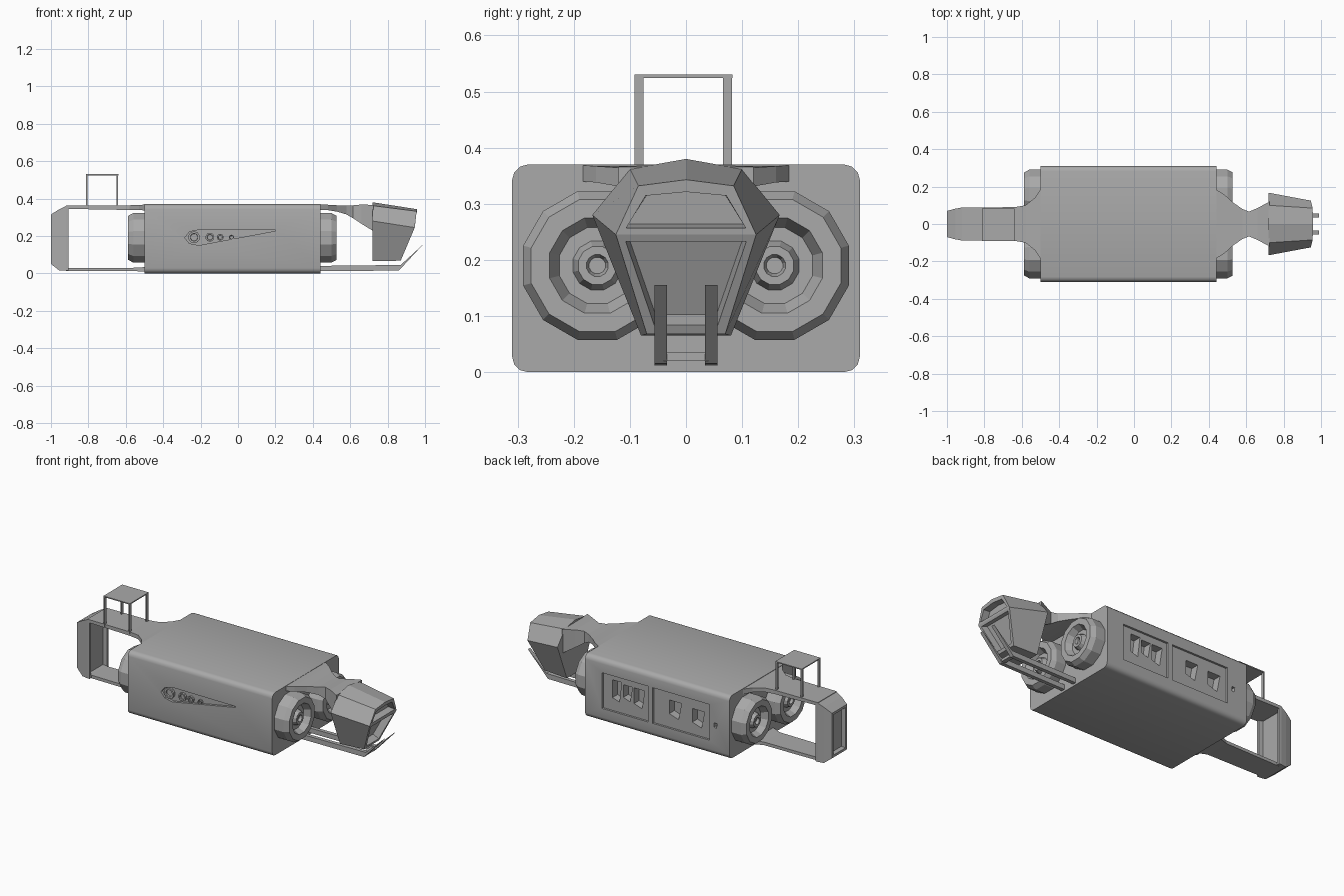
import bpy, bmesh, math
from mathutils import Vector

if "Cube" in bpy.data.objects:
    bpy.data.objects.remove(bpy.data.objects["Cube"], do_unlink=True)

grey = bpy.data.materials.new("hull_grey")
grey.use_nodes = True
grey.diffuse_color = (0.4, 0.4, 0.4, 1)
grey.node_tree.nodes["Principled BSDF"].inputs["Base Color"].default_value = (0.4, 0.4, 0.4, 1)


def finish(name, bm):
    bmesh.ops.recalc_face_normals(bm, faces=bm.faces)
    mesh = bpy.data.meshes.new(name)
    bm.to_mesh(mesh)
    bm.free()
    mesh.materials.append(grey)
    obj = bpy.data.objects.new(name, mesh)
    bpy.context.collection.objects.link(obj)
    return obj


def skin(rings, caps=True):
    """Bridge rings of equal point count into a closed skin."""
    bm = bmesh.new()
    loops = [[bm.verts.new(p) for p in ring] for ring in rings]
    n = len(loops[0])
    for a, b in zip(loops, loops[1:]):
        for i in range(n):
            j = (i + 1) % n
            bm.faces.new((a[i], a[j], b[j], b[i]))
    if caps:
        bm.faces.new(loops[0])
        bm.faces.new(loops[-1])
    bmesh.ops.recalc_face_normals(bm, faces=bm.faces)
    return bm


def strip(stations):
    """Rectangular sections along x: (x, half width, bottom, top)."""
    return skin([[(x, -w, lo), (x, w, lo), (x, w, hi), (x, -w, hi)]
                 for x, w, lo, hi in stations])


def prism_y(points, y0, y1):
    return skin([[(x, y, z) for x, z in points] for y in (y0, y1)])


def box(x0, x1, y0, y1, z0, z1):
    return prism_y([(x0, z0), (x1, z0), (x1, z1), (x0, z1)], y0, y1)


def lathe(centre, axis, profile, sides):
    """Turn (radius, height) pairs about an axis."""
    turn = Vector((0, 0, 1)).rotation_difference(Vector(axis))
    rings = []
    for r, h in profile:
        angles = [2 * math.pi * (i + 0.5) / sides for i in range(sides)]
        rings.append([Vector(centre) + turn @ Vector((r * math.cos(a), r * math.sin(a), h))
                      for a in angles])
    return skin(rings)


def cut(target, bm):
    cutter = finish("cutter", bm)
    cutter.hide_render = True
    mod = target.modifiers.new("cut", "BOOLEAN")
    mod.operation, mod.solver, mod.object = "DIFFERENCE", "EXACT", cutter
    bpy.context.view_layer.objects.active = target
    bpy.ops.object.modifier_apply(modifier=mod.name)
    bpy.data.objects.remove(cutter, do_unlink=True)


def recess(bm, test, thickness, depth):
    """Sink a framed panel into each face that passes the test."""
    faces = [f for f in bm.faces if test(f)]
    bmesh.ops.inset_individual(bm, faces=faces, thickness=thickness, depth=0)
    bmesh.ops.inset_individual(bm, faces=faces, thickness=0.004, depth=-depth)


# Main hull: a long box with rounded lengthwise edges
W, H, R = 0.31, 0.37, 0.028
section = []
for cy, cz, start in ((W - R, H - R, 0), (R - W, H - R, 90), (R - W, R, 180), (W - R, R, 270)):
    for k in range(4):
        a = math.radians(start + 30 * k)
        section.append((cy + R * math.cos(a), cz + R * math.sin(a)))
hull = finish("hull", skin([[(x, y, z) for y, z in section] for x in (-0.5, 0.44)]))

# Tapered recess on the front side
wedge = [(-0.285, 0.19), (-0.26, 0.16), (-0.21, 0.15), (0.2, 0.227), (0.2, 0.233),
         (-0.2, 0.235), (-0.26, 0.222)]
cut(hull, prism_y(wedge, -0.34, -W + 0.015))

# Panels and deeper windows on the back side
for x0, x1 in ((0.03, 0.33), (-0.37, 0.0)):
    cut(hull, box(x0, x1, W - 0.012, 0.34, 0.08, 0.29))
for x0, x1, z0, z1 in ((0.21, 0.27, 0.14, 0.26), (0.14, 0.2, 0.16, 0.25),
                       (0.06, 0.13, 0.14, 0.25), (-0.18, -0.1, 0.14, 0.24),
                       (-0.33, -0.25, 0.13, 0.23), (-0.42, -0.4, 0.16, 0.19)):
    slant = 0.25 * (x1 - x0)
    cut(hull, prism_y([(x0 + slant, z0), (x1, z0 + slant), (x1, z1), (x0, z1)], W - 0.06, 0.34))
bpy.ops.object.select_all(action="DESELECT")
hull.select_set(True)
bpy.context.view_layer.objects.active = hull
bpy.ops.object.shade_smooth_by_angle(angle=math.radians(32))

# Portholes shrinking along the front recess
for i, (x, r) in enumerate(((-0.235, 0.032), (-0.15, 0.024), (-0.095, 0.018), (-0.035, 0.014))):
    finish(f"porthole_{i + 1}", lathe((x, -W + 0.02, 0.193), (0, -1, 0),
           [(r, 0), (r, 0.018), (r * 0.65, 0.018), (r * 0.6, 0.008)], 10))

# Four thruster drums with sunken hubs
drum = [(0.137, -0.02), (0.137, 0.06), (0.122, 0.087), (0.088, 0.087), (0.07, 0.05),
        (0.045, 0.05), (0.035, 0.075), (0.02, 0.075), (0.015, 0.06)]
for end, x, d in (("front", 0.44, 1), ("rear", -0.5, -1)):
    for side, y in (("left", -0.158), ("right", 0.158)):
        finish(f"{end}_{side}_thruster", lathe((x, y, 0.19), (d, 0, 0), drum, 12))

# Rear neck, lower bar and end post form a loop
finish("rear_neck", strip([(-0.49, 0.2, 0.335, 0.368), (-0.53, 0.14, 0.34, 0.366),
                           (-0.58, 0.1, 0.34, 0.364), (-0.64, 0.09, 0.34, 0.363),
                           (-0.92, 0.088, 0.345, 0.363)]))
finish("rear_lower_bar", strip([(-0.49, 0.1, 0.01, 0.034), (-0.56, 0.075, 0.012, 0.03),
                                (-0.92, 0.07, 0.012, 0.03)]))
post = strip([(-0.905, 0.088, 0.015, 0.363), (-0.92, 0.088, 0.015, 0.36),
              (-0.955, 0.082, 0.015, 0.343), (-1.0, 0.07, 0.05, 0.315)])
recess(post, lambda f: abs(f.normal.x) > 0.95, 0.02, 0.025)
finish("rear_post", post)

# Raised table on four thin legs
finish("table_top", box(-0.812, -0.64, -0.092, 0.083, 0.524, 0.53))
for i, x in enumerate((-0.808, -0.645)):
    for j, y in enumerate((-0.084, 0.074)):
        finish(f"table_leg_{2 * i + j + 1}", box(x - 0.004, x + 0.004, y - 0.008, y + 0.008, 0.35, 0.526))

# Front neck fans out from the hull, narrows, then widens to the head
finish("front_neck", strip([(0.43, 0.19, 0.34, 0.369), (0.48, 0.16, 0.338, 0.367),
                            (0.53, 0.115, 0.33, 0.364), (0.58, 0.08, 0.315, 0.362),
                            (0.615, 0.066, 0.295, 0.364), (0.66, 0.085, 0.265, 0.368),
                            (0.725, 0.12, 0.225, 0.366)]))


# Head: faceted pod with a window above and an open jaw below
def mirrored(half):
    return half + [(x, -y, z) for x, y, z in reversed(half) if y]


back = mirrored([(0.72, 0, 0.38), (0.72, 0.1, 0.362), (0.72, 0.167, 0.28), (0.72, 0.08, 0.065)])
face = mirrored([(0.958, 0, 0.343), (0.955, 0.085, 0.332), (0.945, 0.125, 0.245), (0.87, 0.07, 0.068)])
head = skin([back, face])
front = max(head.faces, key=lambda f: f.calc_center_median().x)
cheeks = [v for v in front.verts if abs(v.co.z - 0.245) < 0.001]
bmesh.ops.connect_verts(head, verts=cheeks)
head.normal_update()
recess(head, lambda f: f.calc_center_median().x > 0.88 and f.normal.x > 0.7, 0.022, 0.04)
finish("head", head)

# Lower front fork: two rails ending in upturned spikes
for side, y in (("left", -0.045), ("right", 0.045)):
    rail = [(0.43, 0.012), (0.86, 0.015), (0.99, 0.155), (0.87, 0.045), (0.43, 0.04)]
    finish(f"{side}_fork", prism_y(rail, y - 0.011, y + 0.011))
finish("fork_crossbar", box(0.84, 0.865, -0.04, 0.04, 0.02, 0.036))
